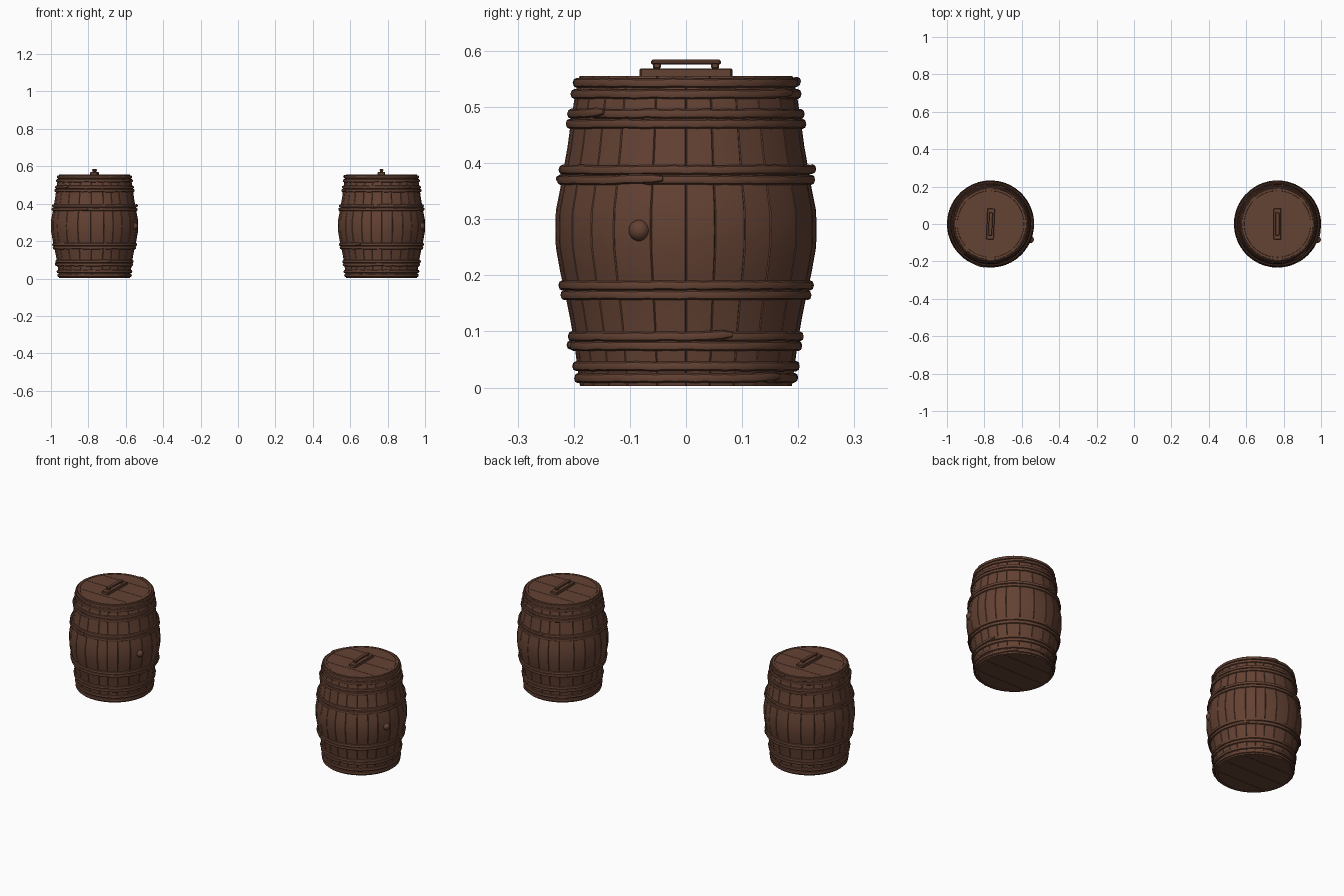
import bpy, bmesh, math, random
from mathutils import Vector, Matrix

if "Cube" in bpy.data.objects:
    bpy.data.objects.remove(bpy.data.objects["Cube"])

random.seed(4)
TAU = 2 * math.pi

wood = bpy.data.materials.new("dark brown wood")
wood.diffuse_color = (0.127, 0.054, 0.033, 1)
wood.use_nodes = True
wood.node_tree.nodes["Principled BSDF"].inputs["Base Color"].default_value = wood.diffuse_color


def finish(bm, name, x, angle=32):
    """Turn a bmesh into a shaded object standing at the given x."""
    bmesh.ops.recalc_face_normals(bm, faces=bm.faces)
    me = bpy.data.meshes.new(name)
    bm.to_mesh(me)
    bm.free()
    me.materials.append(wood)
    ob = bpy.data.objects.new(name, me)
    ob.location.x = x
    bpy.context.collection.objects.link(ob)
    bpy.ops.object.select_all(action='DESELECT')
    ob.select_set(True)
    bpy.context.view_layer.objects.active = ob
    bpy.ops.object.shade_smooth_by_angle(angle=math.radians(angle))
    return ob


# Outer wall of the barrel: (radius, height)
WALL = [(.189, .003), (.194, .04), (.200, .085), (.207, .125), (.215, .165),
        (.224, .205), (.232, .25), (.233, .28), (.232, .315), (.225, .35),
        (.219, .385), (.211, .43), (.205, .475), (.198, .52), (.190, .555)]


def wall_radius(z):
    for (r0, z0), (r1, z1) in zip(WALL, WALL[1:]):
        if z <= z1:
            return r0 + (r1 - r0) * (z - z0) / (z1 - z0)
    return WALL[-1][0]


def staves(x, count=24):
    """Lathed body with a narrow groove between neighbouring staves."""
    widths = [random.uniform(.75, 1.25) for _ in range(count)]
    unit = TAU / sum(widths)
    spokes, a = [], 0
    for w in widths:
        w *= unit
        spokes += [(a, .002), (a + .007, 0), (a + w / 2, 0), (a + w - .007, 0)]
        a += w
    profile = [(.177, .012)] + [(.178, .003)] + WALL + [(.178, .555), (.177, .546)]
    bm = bmesh.new()
    rings = []
    for i, (r, z) in enumerate(profile):
        outer = 2 <= i < len(profile) - 2
        rings.append([bm.verts.new(((r - d * outer) * math.cos(t),
                                    (r - d * outer) * math.sin(t), z))
                      for t, d in spokes])
    n = len(spokes)
    for lo, hi in zip(rings, rings[1:]):
        for i in range(n):
            j = (i + 1) % n
            bm.faces.new((lo[i], lo[j], hi[j], hi[i]))
    bm.faces.new(rings[0])
    bm.faces.new(rings[-1])
    finish(bm, "barrel_staves", x)


def plank_disc(name, x, z0, z1, seams, radius=.1765):
    """Round head made from parallel planks with thin gaps."""
    bm = bmesh.new()
    for y0, y1 in zip([-1] + seams, seams + [1]):
        part = bmesh.new()
        bmesh.ops.create_cone(part, cap_ends=True, segments=64, radius1=radius,
                              radius2=radius, depth=z1 - z0,
                              matrix=Matrix.Translation((0, 0, (z0 + z1) / 2)))
        for y, sign in ((y0 + .001, -1), (y1 - .001, 1)):
            cut = bmesh.ops.bisect_plane(part, geom=part.verts[:] + part.edges[:] + part.faces[:],
                                         plane_co=(0, y, 0), plane_no=(0, sign, 0), clear_outer=True)
            edges = [e for e in cut['geom_cut'] if isinstance(e, bmesh.types.BMEdge)]
            if edges:
                bmesh.ops.edgeloop_fill(part, edges=edges)
        tmp = bpy.data.meshes.new("tmp")
        part.to_mesh(tmp)
        part.free()
        bm.from_mesh(tmp)
        bpy.data.meshes.remove(tmp)
    finish(bm, name, x)


def hoop(x, z, start):
    """Split wooden hoop whose ends lap over each other."""
    bm = bmesh.new()
    steps, lap, sides = 72, .22, 8
    base = wall_radius(z) + .002
    rings = []
    for i in range(steps + 1):
        f = i / steps
        t = start + f * (TAU + lap)
        over = max(0, (f - .93) / .07)
        r = base + .007 * over + random.uniform(-.0007, .0007)
        h = z + .003 * over + random.uniform(-.0008, .0008)
        size = .55 if i in (0, steps) else 1
        ring = []
        for k in range(sides):
            b = TAU * k / sides
            rr = r + .0065 * size * math.cos(b)
            ring.append(bm.verts.new((rr * math.cos(t), rr * math.sin(t),
                                      max(0, h + .0085 * size * math.sin(b)))))
        rings.append(ring)
    for p, q in zip(rings, rings[1:]):
        for k in range(sides):
            m = (k + 1) % sides
            bm.faces.new((p[k], p[m], q[m], q[k]))
    bm.faces.new(rings[0])
    bm.faces.new(rings[-1])
    finish(bm, "hoop", x, 40)


def handle(x, tilt):
    """Plate on the lid with a raised grip bar on two feet."""
    bm = bmesh.new()
    boxes = [((0, 0, .5605), (.040, .164, .017)),
             ((0, -.052, .574), (.018, .014, .012)),
             ((0, .052, .574), (.018, .014, .012)),
             ((0, 0, .580), (.020, .124, .009))]
    for pos, size in boxes:
        new = bmesh.ops.create_cube(bm, size=1, matrix=Matrix.Translation(pos) @
                                    Matrix.Diagonal((*size, 1)))['verts']
        edges = list({e for v in new for e in v.link_edges})
        bmesh.ops.bevel(bm, geom=edges, offset=.0025, segments=1, affect='EDGES')
    ob = finish(bm, "lid_handle", x)
    ob.rotation_euler.z = tilt


def bung(x):
    """Rounded plug on the barrel's side."""
    bm = bmesh.new()
    bmesh.ops.create_uvsphere(bm, u_segments=24, v_segments=12, radius=.019)
    ob = finish(bm, "bung", x, 60)
    ob.location += Vector((.213, -.083, .28))


for x, tilt, seams in ((-.767, -.04, [-.10, .0, .10]), (.767, 0, [-.10, .0, .10])):
    staves(x)
    plank_disc("lid", x, .544, .554, seams)
    plank_disc("bottom", x, .005, .014, seams)
    for n, z in enumerate((.017, .038, .074, .091, .165, .182,
                           .370, .388, .470, .488, .523, .543)):
        hoop(x, z, n * 1.9 + x)
    handle(x, tilt)
    bung(x)
